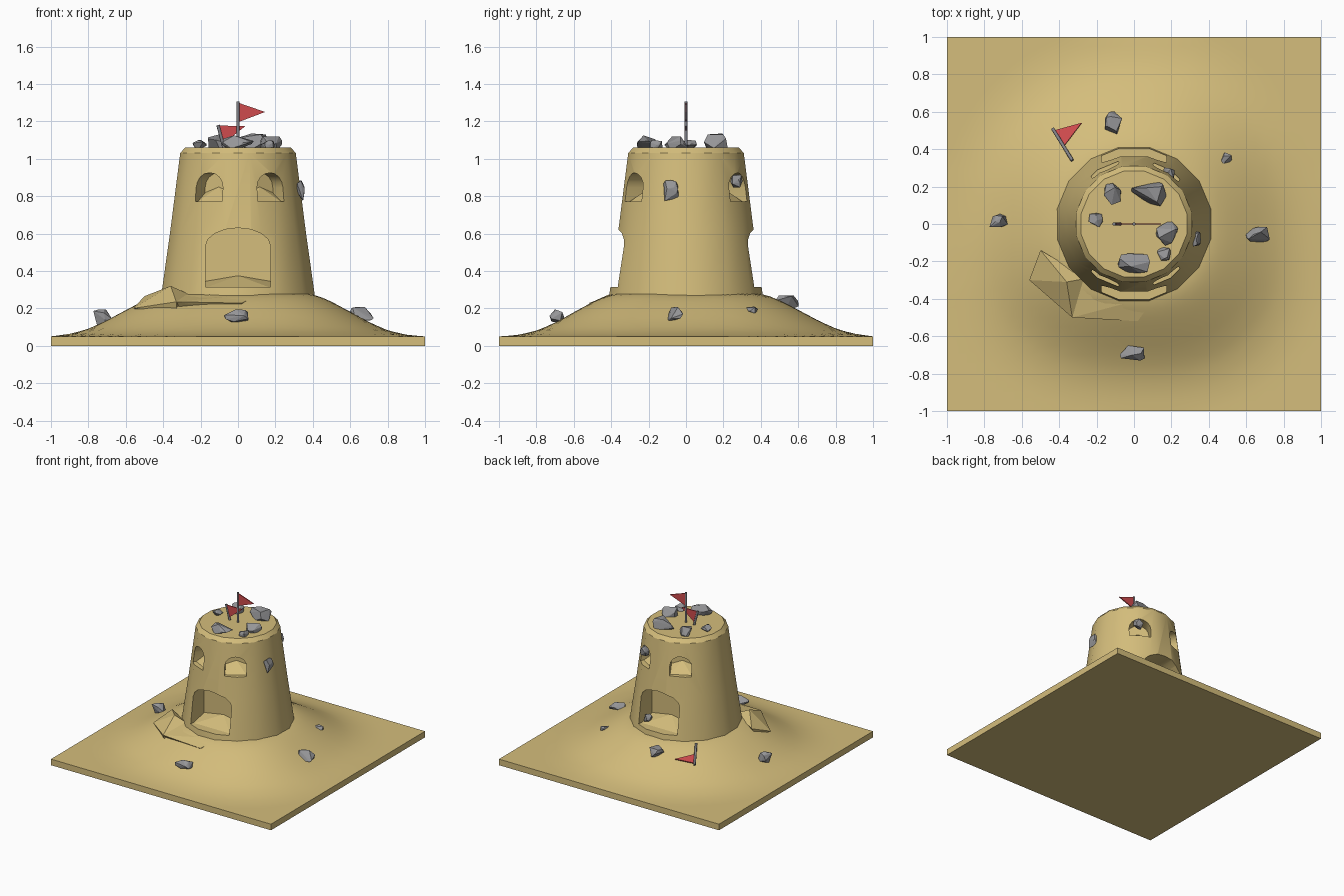
import bpy, bmesh, math, random
from mathutils import Vector, Matrix

if "Cube" in bpy.data.objects:
    bpy.data.objects.remove(bpy.data.objects["Cube"])

random.seed(4)


def material(name, rgb):
    m = bpy.data.materials.new(name)
    m.diffuse_color = (*rgb, 1)
    m.use_nodes = True
    m.node_tree.nodes["Principled BSDF"].inputs["Base Color"].default_value = m.diffuse_color
    return m


SAND = material("sand", (0.66, 0.51, 0.20))
STONE = material("grey_stone", (0.30, 0.30, 0.31))
RED = material("flag_red", (0.62, 0.07, 0.075))
POLE = material("pole_grey", (0.22, 0.22, 0.24))


def make(name, bm, mat, smooth=None):
    bmesh.ops.recalc_face_normals(bm, faces=bm.faces)
    me = bpy.data.meshes.new(name)
    bm.to_mesh(me)
    bm.free()
    ob = bpy.data.objects.new(name, me)
    bpy.context.collection.objects.link(ob)
    if mat:
        me.materials.append(mat)
    if smooth:
        smooth_by_angle(ob, smooth)
    return ob


def smooth_by_angle(ob, deg):
    bpy.ops.object.select_all(action='DESELECT')
    ob.select_set(True)
    bpy.context.view_layer.objects.active = ob
    bpy.ops.object.shade_smooth_by_angle(angle=math.radians(deg))


def hull(name, pts, mat, turn=0):
    bm = bmesh.new()
    for p in pts:
        bm.verts.new(p)
    r = bmesh.ops.convex_hull(bm, input=bm.verts)
    junk = [v for v in r["geom_interior"] if isinstance(v, bmesh.types.BMVert)]
    bmesh.ops.delete(bm, geom=junk, context='VERTS')
    bmesh.ops.rotate(bm, verts=bm.verts, matrix=Matrix.Rotation(math.radians(turn), 3, 'Z'))
    return make(name, bm, mat)


# Sand mound on a square slab: height follows the distance from the centre
PROFILE = [(0, .28), (.38, .28), (.43, .268), (.5, .238), (.6, .185), (.7, .13),
           (.8, .085), (.9, .06), (1, .05), (2, .05)]


def height(x, y):
    r = (abs(x) ** 2.3 + abs(y) ** 2.3) ** (1 / 2.3)
    r *= 1 + .025 * math.sin(3 * math.atan2(y, x) + .6)
    if max(abs(x), abs(y)) > .999:
        return .05
    for (a, ha), (b, hb) in zip(PROFILE, PROFILE[1:]):
        if r <= b:
            return ha + (hb - ha) * (r - a) / (b - a)
    return .05


bm = bmesh.new()
bmesh.ops.create_grid(bm, x_segments=40, y_segments=40, size=1)
for v in bm.verts:
    v.co.z = height(v.co.x, v.co.y)
rim = [e for e in bm.edges if e.is_boundary]
ext = bmesh.ops.extrude_edge_only(bm, edges=rim)["geom"]
for v in ext:
    if isinstance(v, bmesh.types.BMVert):
        v.co.z = 0
bmesh.ops.holes_fill(bm, edges=[e for e in bm.edges if e.is_boundary], sides=0)
make("sand_mound", bm, SAND, 35)

# Broken sand lump and low doorstep beside the front door
hull("sand_lump", [(-.36, -.31, .32), (-.33, -.5, .235), (-.56, -.3, .2), (-.5, -.14, .265),
                   (-.25, -.29, .27), (-.35, -.31, .18), (-.33, -.48, .18), (-.5, -.2, .18)], SAND)
hull("doorstep", [(-.33, -.5, .235), (.02, -.52, .228), (.12, -.38, .28), (-.3, -.28, .28),
                  (-.3, -.45, .18), (0, -.48, .18), (.1, -.38, .18)], SAND)

# Tapered tower with a chamfered top edge
N = 16
bm = bmesh.new()
rings = []
for r, z in [(.432, .15), (.42, .26), (.371, .6), (.315, 1.03), (.288, 1.06)]:
    rings.append([bm.verts.new((r * math.cos((i + .5) * math.tau / N),
                                r * math.sin((i + .5) * math.tau / N), z)) for i in range(N)])
for a, b in zip(rings, rings[1:]):
    for i in range(N):
        bm.faces.new((a[i], a[(i + 1) % N], b[(i + 1) % N], b[i]))
bm.faces.new(rings[0][::-1])
bm.faces.new(rings[-1])
tower = make("tower", bm, SAND)


# Arched recesses cut into the wall
def cut_arch(half, z0, spring, top, back, turn):
    prof = [(-half, z0), (half, z0)]
    prof += [(half * math.cos(math.pi * i / 8), spring + (top - spring) * math.sin(math.pi * i / 8))
             for i in range(9)]
    bm = bmesh.new()
    f = bm.faces.new([bm.verts.new((x, -back, z)) for x, z in prof])
    g = bmesh.ops.extrude_face_region(bm, geom=[f])["geom"]
    bmesh.ops.translate(bm, vec=(0, -.4, 0), verts=[v for v in g if isinstance(v, bmesh.types.BMVert)])
    bmesh.ops.rotate(bm, verts=bm.verts, matrix=Matrix.Rotation(math.radians(turn), 3, 'Z'))
    cutter = make("arch_cutter", bm, None)
    cutter.hide_render = True
    mod = tower.modifiers.new("arch", 'BOOLEAN')
    mod.operation, mod.solver, mod.object = 'DIFFERENCE', 'EXACT', cutter
    bpy.context.view_layer.objects.active = tower
    bpy.ops.object.modifier_apply(modifier=mod.name)
    bpy.data.objects.remove(cutter)


for turn in (0, 180):
    cut_arch(.175, .315, .53, .63, .19, turn)
    hull("door_sand", [(s * .174, -.345, .31) for s in (-1, 1)] + [(s * .174, -.188, .345) for s in (-1, 1)]
         + [(0, -.188, .375), (-.17, -.188, .31), (.17, -.188, .31)], SAND, turn)
for turn in (-28, 32, 148, 208):
    cut_arch(.082, .77, .845, .925, .22, turn)
    hull("window_sand", [(s * .081, -.31, .768) for s in (-1, 1)] + [(s * .081, -.218, .82) for s in (-1, 1)]
         + [(0, -.218, .85), (-.08, -.218, .768), (.08, -.218, .768)], SAND, turn)
smooth_by_angle(tower, 30)


# Faceted stones: hulls of random points scaled to a half size
def stone(x, y, z, sx, sy, sz, turn=0):
    pts = []
    for _ in range(15):
        d = Vector([random.gauss(0, 1) for _ in range(3)]).normalized()
        d /= max(abs(c) for c in d) ** .6
        pts.append(d)
    lo = [min(p[i] for p in pts) for i in range(3)]
    hi = [max(p[i] for p in pts) for i in range(3)]
    s = (sx, sy, sz)
    pts = [[((p[i] - lo[i]) / (hi[i] - lo[i]) * 2 - 1) * s[i] for i in range(3)] for p in pts]
    ob = hull("stone", pts, STONE, turn)
    ob.location = (x, y, z)


for x, y, sx, sy, top, turn in [(.09, .18, .09, .065, 1.135, -35), (-.115, .16, .045, .058, 1.13, 0),
                                (-.205, .02, .038, .038, 1.10, 0), (.18, -.05, .06, .055, 1.12, 30),
                                (.16, -.16, .036, .036, 1.10, 0), (0, -.21, .085, .052, 1.125, 0)]:
    h = (top - 1.04) / 2
    stone(x, y, 1.04 + h, sx, sy, h, turn)
stone(-.11, .54, .225, .046, .062, .045)
stone(.49, .35, .19, .033, .033, .02)
stone(.66, -.06, .17, .06, .042, .037, 12)
stone(-.01, -.69, .16, .065, .04, .034)
stone(-.725, .015, .15, .056, .035, .045, 20)
stone(.335, -.08, .83, .022, .04, .055)
stone(.185, .27, .88, .032, .032, .035)
stone(.14, .3, .35, .03, .03, .03)


# Flags: a thin pole plus a triangular pennant
def flag(a, b, tri):
    a, b = Vector(a), Vector(b)
    bm = bmesh.new()
    m = Matrix.Translation((a + b) / 2) @ (b - a).to_track_quat('Z', 'Y').to_matrix().to_4x4()
    bmesh.ops.create_cone(bm, cap_ends=True, segments=8, radius1=.009, radius2=.009,
                          depth=(b - a).length, matrix=m)
    make("flag_pole", bm, POLE, 50)
    p = [Vector(t) for t in tri]
    n = (p[1] - p[0]).cross(p[2] - p[0]).normalized() * .004
    hull("pennant", [q + n for q in p] + [q - n for q in p], RED)


flag((0, 0, 1.04), (0, 0, 1.305), [(0, 0, 1.3), (0, 0, 1.195), (.145, 0, 1.25)])
flag((-.07, 0, 1.04), (-.107, 0, 1.18), [(-.105, 0, 1.177), (.04, 0, 1.175), (-.078, 0, 1.08)])
flag((-.33, .34, .28), (-.435, .51, .2), [(-.425, .5, .205), (-.28, .54, .215), (-.375, .415, .235)])
